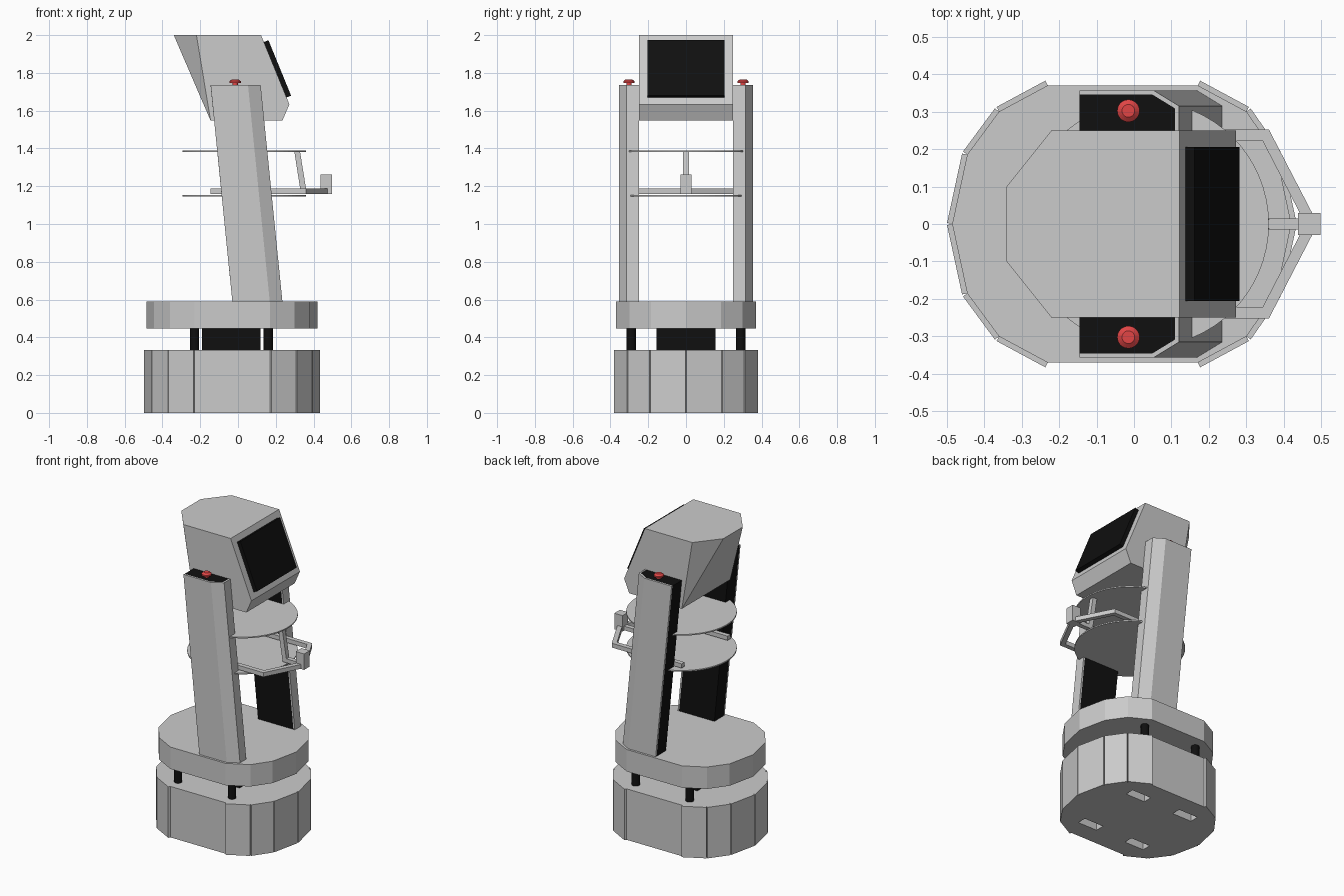
import bpy, bmesh, math
from mathutils import Vector

if "Cube" in bpy.data.objects:
    bpy.data.objects.remove(bpy.data.objects["Cube"])


def material(name, color):
    m = bpy.data.materials.new(name)
    m.diffuse_color = color
    m.use_nodes = True
    m.node_tree.nodes["Principled BSDF"].inputs["Base Color"].default_value = m.diffuse_color
    return m


BLACK = material("black", (0.005, 0.005, 0.005, 1))
RED = material("red", (0.75, 0.06, 0.06, 1))


def finish(name, bm, mat=None):
    bmesh.ops.recalc_face_normals(bm, faces=bm.faces)
    me = bpy.data.meshes.new(name)
    bm.to_mesh(me)
    bm.free()
    ob = bpy.data.objects.new(name, me)
    bpy.context.collection.objects.link(ob)
    if mat:
        me.materials.append(mat)
    return ob


def add_prism(bm, low, high):
    """Close two matching loops of 3D points into a solid."""
    a = [bm.verts.new(p) for p in low]
    b = [bm.verts.new(p) for p in high]
    n = len(a)
    bm.faces.new(a[::-1])
    bm.faces.new(b)
    for i in range(n):
        j = (i + 1) % n
        bm.faces.new((a[i], a[j], b[j], b[i]))


def slab(name, pts, z0, z1, mat=None, lean=0):
    bm = bmesh.new()
    add_prism(bm, [(x, y, z0) for x, y in pts], [(x + lean, y, z1) for x, y in pts])
    return finish(name, bm, mat)


def side_slab(name, pts, y0, y1, mat=None):
    bm = bmesh.new()
    add_prism(bm, [(x, y0, z) for x, z in pts], [(x, y1, z) for x, z in pts])
    return finish(name, bm, mat)


def rect(x0, x1, y0, y1):
    return [(x0, y0), (x1, y0), (x1, y1), (x0, y1)]


def cylinder(name, x, y, r, z0, z1, mat=None, r_top=None, seg=24):
    bm = bmesh.new()
    rt = r if r_top is None else r_top
    ring = [(math.cos(2 * math.pi * i / seg), math.sin(2 * math.pi * i / seg)) for i in range(seg)]
    add_prism(bm, [(x + r * c, y + r * s, z0) for c, s in ring],
              [(x + rt * c, y + rt * s, z1) for c, s in ring])
    return finish(name, bm, mat)


# Faceted footprint shared by base and deck
half = [(0.42, 0), (0.38, 0.185), (0.30, 0.30), (0.17, 0.37),
        (-0.23, 0.37), (-0.36, 0.30), (-0.445, 0.185), (-0.485, 0)]
outline = half + [(x, -y) for x, y in half[-2:0:-1]]
base = slab("base_body", outline, 0, 0.333)
slab("deck", outline, 0.447, 0.59)

# Wheel wells cut in the underside
bm = bmesh.new()
for wx in (-0.21, 0.15):
    for wy in (-0.22, 0.22):
        r = rect(wx - 0.07, wx + 0.07, wy - 0.03, wy + 0.03)
        add_prism(bm, [(x, y, -0.05) for x, y in r], [(x, y, 0.09) for x, y in r])
cutter = finish("wheel_well_cutter", bm)
cutter.hide_render = True
cutter.hide_set(True)
mod = base.modifiers.new("wheel_wells", 'BOOLEAN')
mod.operation = 'DIFFERENCE'
mod.object = cutter

# Stand-off cover panels on the angled sides of the base
bm = bmesh.new()
for i, p in enumerate(outline):
    p, q = Vector(p), Vector(outline[(i + 1) % len(outline)])
    d = (q - p).normalized()
    if abs(d.y) < 0.01:
        continue
    out = Vector((d.y, -d.x)) * 0.014
    quad = [p, q, q + out, p + out]
    add_prism(bm, [(v.x, v.y, 0) for v in quad], [(v.x, v.y, 0.333) for v in quad])
finish("base_panels", bm)

# Black block and posts between base and deck
slab("middle_block", rect(-0.19, 0.12, -0.155, 0.155), 0.333, 0.447, BLACK)
for px in (-0.23, 0.16):
    for py in (-0.29, 0.29):
        cylinder("deck_post", px, py, 0.024, 0.333, 0.447, BLACK)

# Leaning columns: black core, grey wrap outside and in front, red button on top
LEAN = -0.115
core = [(-0.03, 0.25), (0.225, 0.25), (0.225, 0.308), (0.163, 0.346), (-0.03, 0.346)]
wrap = [(-0.03, 0.356), (0.168, 0.356), (0.235, 0.315), (0.235, 0.25),
        (0.225, 0.25), (0.225, 0.308), (0.163, 0.346), (-0.03, 0.346)]
for s in (-1, 1):
    slab("column_core", [(x, s * y) for x, y in core], 0.59, 1.733, BLACK, LEAN)
    slab("column_wrap", [(x, s * y) for x, y in wrap], 0.59, 1.735, None, LEAN)
    cylinder("button_stem", -0.015, s * 0.302, 0.014, 1.733, 1.75, RED)
    cylinder("button_rim", -0.015, s * 0.302, 0.03, 1.746, 1.756, RED)
    cylinder("button_cap", -0.015, s * 0.302, 0.03, 1.756, 1.766, RED, 0.017)

# Head: sloped screen face, back tapering with triangular corner facets
W = 0.25
bm = bmesh.new()
pts = {}
for s in (-1, 1):
    for k, (x, y, z) in {"a": (-0.145, W, 1.547), "b": (0.235, W, 1.547), "c": (0.272, W, 1.633),
                         "d": (0.122, W, 2.0), "e": (-0.22, W, 2.0), "f": (-0.34, 0.1, 2.0)}.items():
        pts[k, s] = bm.verts.new((x, s * y, z))
for s in (-1, 1):
    bm.faces.new([pts[k, s] for k in "abcde"])
    bm.faces.new([pts[k, s] for k in "aef"])
for loop in ("ab", "bc", "cd", "def", "fa"):
    bm.faces.new([pts[k, 1] for k in loop] + [pts[k, -1] for k in loop[::-1]])
finish("head", bm)

# Screen plate lying on the sloped face
top, low = Vector((0.122, 2.0)), Vector((0.272, 1.633))
n = Vector((0.367, 0.15)).normalized()
s0, s1 = top.lerp(low, 0.1), top.lerp(low, 0.9)
side_slab("screen", [s0 - n * 0.003, s1 - n * 0.003, s1 + n * 0.026, s0 + n * 0.026],
          -0.205, 0.205, BLACK)

# Two thin round trays, trimmed where they enter the columns
for tz in (1.15, 1.385):
    ring = [2 * math.pi * i / 64 for i in range(64)]
    slab("tray", [(0.0325 + 0.3275 * math.cos(a), max(-0.305, min(0.305, 0.3275 * math.sin(a))))
                  for a in ring], tz - 0.004, tz + 0.004)

# Wedge-shaped handle frame around the lower tray
outer = [(-0.145, 0.252), (0.36, 0.252), (0.475, 0.03)]
inner = [(-0.145, 0.222), (0.343, 0.222), (0.443, 0.028)]
frame = outer + [(x, -y) for x, y in outer[::-1]] + [(x, -y) for x, y in inner] + inner[::-1]
slab("handle_frame", frame, 1.16, 1.188)

# Sensor box at the tip and its strut up to the upper tray
slab("sensor_box", rect(0.438, 0.498, -0.029, 0.029), 1.158, 1.262)
side_slab("strut", [(0.298, 1.385), (0.328, 1.385), (0.36, 1.188), (0.445, 1.188),
                    (0.445, 1.162), (0.333, 1.162)], -0.015, 0.015)
